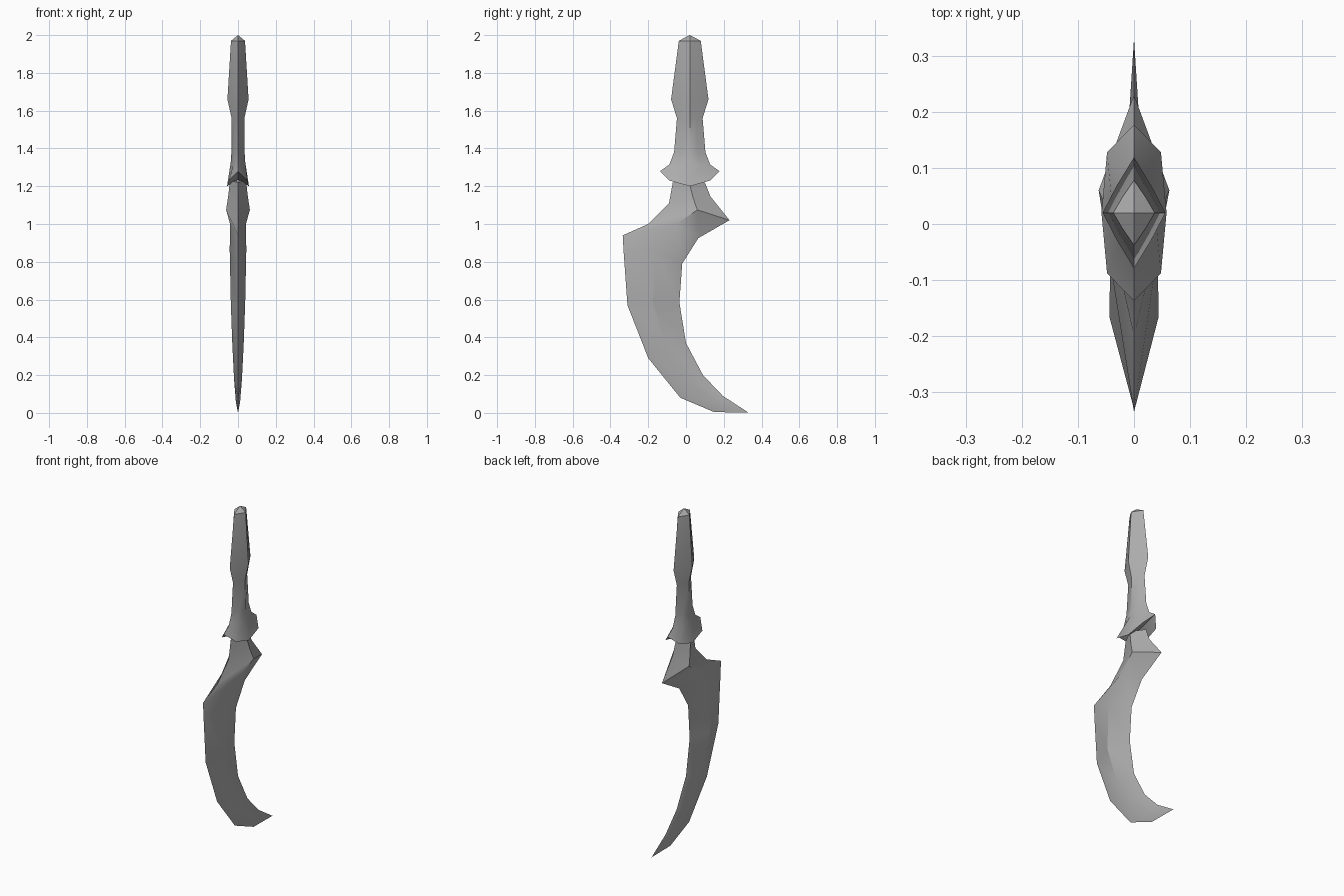
import bpy, bmesh, math

if "Cube" in bpy.data.objects:
    bpy.data.objects.remove(bpy.data.objects["Cube"])

steel = bpy.data.materials.new("steel grey")
steel.diffuse_color = (0.42, 0.42, 0.42, 1)
steel.use_nodes = True
steel.node_tree.nodes["Principled BSDF"].inputs["Base Color"].default_value = steel.diffuse_color


def loft(name, rings, tip=None, cap_start=None, cap_end=None, angle=30):
    """Skin closed rings of points, ending in single points where given."""
    bm = bmesh.new()
    loops = [[bm.verts.new(p) for p in ring] for ring in rings]
    n = len(loops[0])
    for a, b in zip(loops, loops[1:]):
        for i in range(n):
            j = (i + 1) % n
            bm.faces.new((a[i], a[j], b[j], b[i]))
    for point, loop in ((cap_start, loops[0]), (cap_end, loops[-1])):
        if point:
            v = bm.verts.new(point)
            for i in range(n):
                bm.faces.new((loop[i], loop[(i + 1) % n], v))
    bmesh.ops.recalc_face_normals(bm, faces=bm.faces)
    mesh = bpy.data.meshes.new(name)
    bm.to_mesh(mesh)
    bm.free()
    mesh.materials.append(steel)
    obj = bpy.data.objects.new(name, mesh)
    bpy.context.collection.objects.link(obj)
    bpy.ops.object.select_all(action='DESELECT')
    obj.select_set(True)
    bpy.context.view_layer.objects.active = obj
    bpy.ops.object.shade_smooth_by_angle(angle=math.radians(angle))
    return obj


# Blade: outer edge (y, z), ridge (y, z), inner edge (y, z), half thickness
stations = [
    ((-0.07, 1.22), (0.015, 1.23), (0.10, 1.22), 0.042),
    ((-0.09, 1.11), (0.037, 1.14), (0.13, 1.145), 0.053),
    ((-0.20, 1.00), (0.06, 1.075), (0.23, 1.02), 0.063),
    ((-0.335, 0.94), (-0.05, 1.00), (0.065, 0.925), 0.042),
    ((-0.33, 0.85), (-0.165, 0.865), (-0.02, 0.79), 0.044),
    ((-0.31, 0.57), (-0.175, 0.58), (-0.035, 0.585), 0.038),
    ((-0.20, 0.29), (-0.11, 0.36), (0.00, 0.37), 0.030),
    ((-0.03, 0.08), (0.00, 0.18), (0.09, 0.20), 0.021),
    ((0.15, 0.004), (0.16, 0.055), (0.195, 0.09), 0.011),
]
blade_rings = [[(0, *o), (t, *r), (0, *i), (-t, *r)] for o, r, i, t in stations]
loft("blade", blade_rings, cap_start=(0, 0.015, 1.23), cap_end=(0, 0.33, 0.002))


# Eight-sided ring: side, shoulder and edge corners at their own heights
def grip_ring(side, shoulder, edge, cy=0.02):
    (sx, sz), (hx, hy, hz), (ey, ez) = side, shoulder, edge
    return [(sx, cy, sz), (hx, cy + hy, hz), (0, cy + ey, ez), (-hx, cy + hy, hz),
            (-sx, cy, sz), (-hx, cy - hy, hz), (0, cy - ey, ez), (hx, cy - hy, hz)]


def diamond(x, y, z):
    return grip_ring((x, z), (x * 0.56, y * 0.48, z), (y, z))


# Handle with flared guard, from guard underside up to pommel
handle_rings = [
    grip_ring((0.058, 1.20), (0.048, 0.108, 1.23), (0.157, 1.28)),
    grip_ring((0.038, 1.33), (0.026, 0.055, 1.31), (0.108, 1.315)),
    diamond(0.035, 0.083, 1.38),
    diamond(0.034, 0.068, 1.56),
    diamond(0.056, 0.099, 1.66),
    diamond(0.037, 0.058, 1.97),
]
loft("handle", handle_rings, cap_start=(0, 0.02, 1.235), cap_end=(0, 0.02, 2.0), angle=40)
